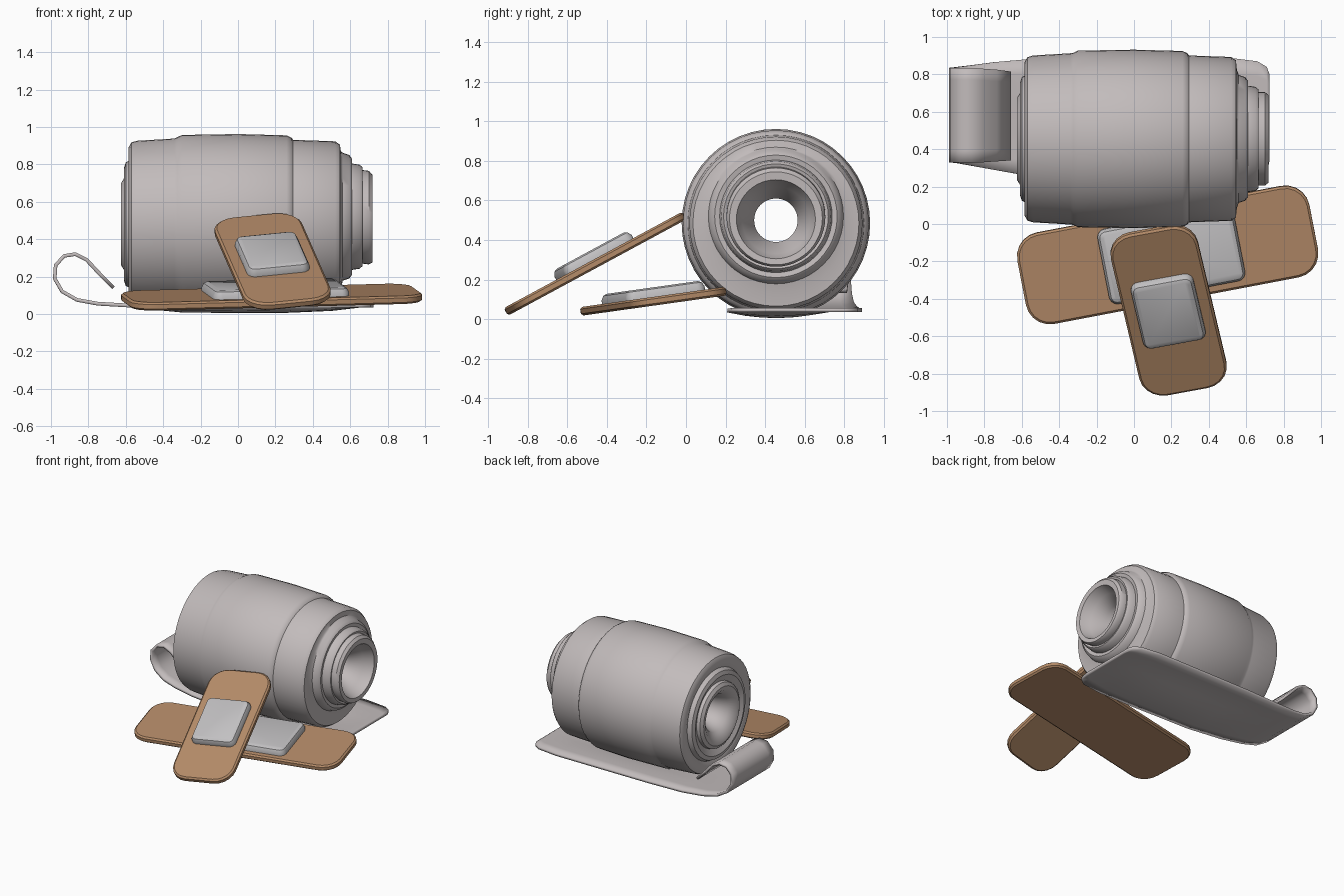
import bpy, bmesh, math
from mathutils import Matrix, Vector

if "Cube" in bpy.data.objects:
    bpy.data.objects.remove(bpy.data.objects["Cube"])


def material(name, rgb):
    m = bpy.data.materials.new(name)
    m.diffuse_color = (*rgb, 1)
    m.use_nodes = True
    m.node_tree.nodes["Principled BSDF"].inputs["Base Color"].default_value = m.diffuse_color
    return m


GAUZE = material("gauze grey", (0.54, 0.50, 0.50))
PAD = material("pad grey", (0.54, 0.53, 0.54))
TAN = material("plaster tan", (0.46, 0.26, 0.14))


def finish(name, bm, mat, angle=35):
    bmesh.ops.recalc_face_normals(bm, faces=bm.faces)
    me = bpy.data.meshes.new(name)
    bm.to_mesh(me)
    bm.free()
    me.materials.append(mat)
    me.polygons.foreach_set("use_smooth", [True] * len(me.polygons))
    me.set_sharp_from_angle(angle=math.radians(angle))
    ob = bpy.data.objects.new(name, me)
    bpy.context.collection.objects.link(ob)
    return ob


def bridge(bm, a, b):
    for i in range(len(a)):
        j = (i + 1) % len(a)
        bm.faces.new((a[i], a[j], b[j], b[i]))


# Gauze roll: closed (x, radius, axis height) profile turned around the x axis
profile = [
    (-0.50, 0.11, 0.50), (-0.58, 0.14, 0.49), (-0.62, 0.19, 0.48), (-0.625, 0.22, 0.48),
    (-0.61, 0.245, 0.48), (-0.585, 0.25, 0.48), (-0.595, 0.27, 0.48), (-0.61, 0.30, 0.48),
    (-0.60, 0.33, 0.48), (-0.57, 0.345, 0.48), (-0.58, 0.37, 0.48), (-0.585, 0.41, 0.48),
    (-0.57, 0.437, 0.48), (-0.54, 0.446, 0.48), (-0.34, 0.458, 0.48), (-0.325, 0.460, 0.485),
    (-0.30, 0.472, 0.485), (0.0, 0.477, 0.485), (0.26, 0.470, 0.485), (0.285, 0.458, 0.485),
    (0.295, 0.446, 0.485), (0.52, 0.438, 0.485), (0.545, 0.42, 0.485), (0.55, 0.37, 0.50),
    (0.56, 0.342, 0.52), (0.595, 0.33, 0.52), (0.61, 0.31, 0.52), (0.605, 0.285, 0.52),
    (0.65, 0.278, 0.52), (0.665, 0.265, 0.52), (0.66, 0.25, 0.52), (0.70, 0.25, 0.515),
    (0.718, 0.235, 0.51), (0.715, 0.20, 0.505), (0.64, 0.17, 0.50), (0.56, 0.11, 0.50)]
SEG = 48
bm = bmesh.new()
rings = []
for x, r, cz in profile:
    rings.append([bm.verts.new((x, 0.455 + r * math.cos(2 * math.pi * i / SEG),
                                cz + r * math.sin(2 * math.pi * i / SEG))) for i in range(SEG)])
for k in range(len(rings)):
    bridge(bm, rings[k], rings[(k + 1) % len(rings)])
finish("gauze_roll", bm, GAUZE, 40)

# Loose tail: strip under the roll with a curled end, as (x, z, y front, y back)
path = [(0.725, 0.045, 0.34, 0.80), (0.71, 0.045, 0.27, 0.84), (0.66, 0.045, 0.23, 0.87),
        (0.50, 0.045, 0.21, 0.89), (0.25, 0.045, 0.21, 0.89), (0.0, 0.045, 0.22, 0.89),
        (-0.3, 0.045, 0.23, 0.89), (-0.58, 0.045, 0.26, 0.88), (-0.75, 0.055, 0.29, 0.865),
        (-0.86, 0.075, 0.31, 0.85), (-0.94, 0.12, 0.325, 0.84), (-0.98, 0.19, 0.33, 0.835),
        (-0.975, 0.26, 0.33, 0.835), (-0.93, 0.31, 0.33, 0.835), (-0.87, 0.32, 0.33, 0.835),
        (-0.81, 0.29, 0.33, 0.83), (-0.74, 0.215, 0.335, 0.825), (-0.665, 0.14, 0.34, 0.815)]
bm = bmesh.new()
rows = []
for x, z, y0, y1 in path:
    row = []
    for i in range(9):
        y = y0 + (y1 - y0) * i / 8
        # strip sags where the roll presses on it
        sag = 0.03 * max(0, 1 - ((y - 0.455) / 0.25) ** 2) * max(0, 1 - ((x - 0.03) / 0.6) ** 4)
        row.append(bm.verts.new((x, y, z - sag)))
    rows.append(row)
for a, b in zip(rows, rows[1:]):
    for i in range(8):
        bm.faces.new((a[i], a[i + 1], b[i + 1], b[i]))
tail = finish("gauze_tail", bm, GAUZE, 60)
sol = tail.modifiers.new("thickness", "SOLIDIFY")
sol.thickness = 0.02
sol.offset = 0


# Rounded slab lofted from (inset, height) layers
def slab(name, mat, frame, length, width, radius, layers):
    bm = bmesh.new()
    loops = []
    for inset, h in layers:
        r = max(radius - inset, 0.01)
        cx, cy = length / 2 - inset - r, width / 2 - inset - r
        loop = []
        for q, (sx, sy) in enumerate(((1, 1), (-1, 1), (-1, -1), (1, -1))):
            for k in range(6):
                a = math.pi / 2 * (q + k / 5)
                loop.append(bm.verts.new(frame @ Vector((sx * cx + r * math.cos(a),
                                                         sy * cy + r * math.sin(a), h))))
        loops.append(loop)
    for a, b in zip(loops, loops[1:]):
        bridge(bm, a, b)
    bm.faces.new(loops[0])
    bm.faces.new(loops[-1])
    return finish(name, bm, mat)


def plaster(name, centre, direction, slope, size, pad_size, pad_shift):
    n = Vector((0, -slope, 1)).normalized()
    u = Vector((direction[0], direction[1], slope * direction[1])).normalized()
    v = n.cross(u)
    frame = Matrix((u, v, n)).transposed().to_4x4()
    frame.translation = centre
    slab(name + "_strip", TAN, frame, *size, 0.13,
         [(0.012, -0.022), (0, -0.012), (0, 0.012), (0.012, 0.022)])
    slab(name + "_pad", PAD, frame @ Matrix.Translation((pad_shift, 0, 0)), *pad_size, 0.045,
         [(0, 0.01), (0, 0.04), (0.012, 0.062), (0.03, 0.07)])


# Two crossed sticking plasters: one lying flat, one leaning on the roll
plaster("flat_plaster", (0.18, -0.165, 0.09), (0.982, 0.187), 0.14, (1.59, 0.5), (0.74, 0.41), 0.02)
plaster("leaning_plaster", (0.185, -0.46, 0.28), (-0.23, 0.97), 0.54, (1.0, 0.475), (0.40, 0.34), 0.01)
